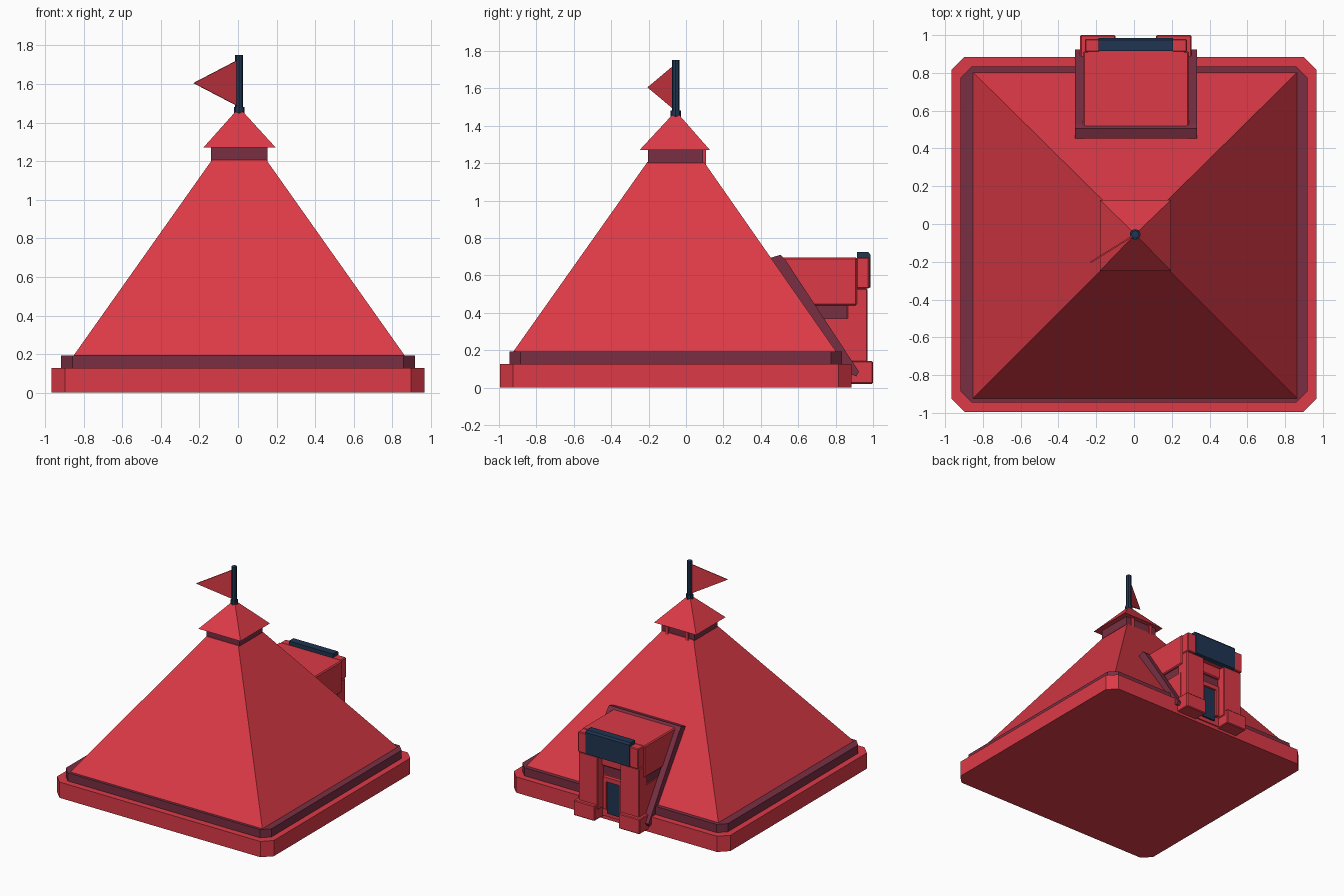
import bpy, bmesh, math

if "Cube" in bpy.data.objects:
    bpy.data.objects.remove(bpy.data.objects["Cube"])

CY = -0.055   # centre of the tower in y
DX = 0.01     # centre line of the entrance in x


def material(name, rgb):
    m = bpy.data.materials.new(name)
    m.diffuse_color = (*rgb, 1)
    m.use_nodes = True
    m.node_tree.nodes["Principled BSDF"].inputs["Base Color"].default_value = m.diffuse_color
    return m


RED = material("red", (0.72, 0.042, 0.062))
PURPLE = material("dark plum", (0.19, 0.028, 0.055))
NAVY = material("navy", (0.014, 0.036, 0.085))


def finish(name, bm, mat, bevel=0):
    bmesh.ops.recalc_face_normals(bm, faces=bm.faces)
    me = bpy.data.meshes.new(name)
    bm.to_mesh(me)
    bm.free()
    me.materials.append(mat)
    ob = bpy.data.objects.new(name, me)
    bpy.context.collection.objects.link(ob)
    if bevel:
        mod = ob.modifiers.new("bevel", "BEVEL")
        mod.width = bevel
        mod.segments = 1
    return ob


def loft(name, rings, mat):
    """Stack of (corner-cut) rectangles; each ring is x, y, half x, half y, cut, z."""
    bm = bmesh.new()
    loops = []
    for x, y, a, b, c, z in rings:
        if c:
            pts = [(a - c, -b), (a, -b + c), (a, b - c), (a - c, b),
                   (c - a, b), (-a, b - c), (-a, c - b), (c - a, -b)]
        else:
            pts = [(a, -b), (a, b), (-a, b), (-a, -b)]
        loops.append([bm.verts.new((x + px, y + py, z)) for px, py in pts])
    n = len(loops[0])
    for lo, hi in zip(loops, loops[1:]):
        for i in range(n):
            bm.faces.new((lo[i], lo[(i + 1) % n], hi[(i + 1) % n], hi[i]))
    bm.faces.new(loops[0][::-1])
    bm.faces.new(loops[-1])
    return finish(name, bm, mat)


def prism(name, profile, x0, x1, mat, bevel=0):
    """Side profile of (y, z) points pushed from x0 to x1."""
    bm = bmesh.new()
    face = bm.faces.new([bm.verts.new((x0, y, z)) for y, z in profile])
    ext = bmesh.ops.extrude_face_region(bm, geom=[face])
    for v in ext["geom"]:
        if isinstance(v, bmesh.types.BMVert):
            v.co.x = x1
    return finish(name, bm, mat, bevel)


def box(name, x0, x1, y0, y1, z0, z1, mat, bevel=0):
    return prism(name, [(y0, z0), (y1, z0), (y1, z1), (y0, z1)], x0, x1, mat, bevel)


def rod(name, x, y, r, z0, z1, mat):
    bm = bmesh.new()
    bmesh.ops.create_cone(bm, cap_ends=True, segments=8, radius1=r, radius2=r, depth=z1 - z0)
    bmesh.ops.translate(bm, verts=bm.verts, vec=(x, y, (z0 + z1) / 2))
    return finish(name, bm, mat)


# Plinth, trim and main pyramid
loft("plinth", [(0, CY, 0.967, 0.94, 0.07, 0), (0, CY, 0.967, 0.94, 0.07, 0.127)], RED)
loft("plinth_trim", [(0, CY, 0.918, 0.89, 0.06, 0.12), (0, CY, 0.918, 0.89, 0.06, 0.193)], PURPLE)
loft("pyramid", [(0.006, CY - 0.005, 0.86, 0.865, 0, 0.19),
                 (0.006, CY, 0.142, 0.152, 0, 1.205)], RED)

# Collar, its back brackets and the cap roof
loft("collar", [(0.007, CY, 0.147, 0.147, 0, 1.2), (0.007, CY, 0.147, 0.147, 0, 1.272)], PURPLE)
for s in (-1, 1):
    box("cap_bracket", DX + s * 0.09 - 0.013, DX + s * 0.09 + 0.013, 0.06, 0.107, 1.17, 1.272, RED)
loft("cap_roof", [(0.008, CY - 0.005, 0.188, 0.188, 0, 1.27), (0.006, CY, 0.012, 0.012, 0, 1.465)], RED)

# Flagpole and pennant
rod("flagpole_base", 0.006, CY, 0.028, 1.445, 1.48, NAVY)
rod("flagpole", 0.006, CY, 0.021, 1.47, 1.75, NAVY)
bm = bmesh.new()
t = 0.004
sides = []
for k in (-t, t):
    sides.append([bm.verts.new((x + 0.55 * k, y - 0.83 * k, z)) for x, y, z in
                  ((0, CY - 0.005, 1.725), (0, CY - 0.005, 1.485), (-0.23, -0.203, 1.605))])
bm.faces.new(sides[0])
bm.faces.new(sides[1])
for i in range(3):
    j = (i + 1) % 3
    bm.faces.new((sides[0][i], sides[0][j], sides[1][j], sides[1][i]))
finish("pennant", bm, RED)

# Entrance body, sunk into the pyramid
box("entrance_upper", DX - 0.28, DX + 0.28, 0.43, 0.915, 0.44, 0.695, RED, 0.008)
box("entrance_band", DX - 0.262, DX + 0.262, 0.55, 0.895, 0.365, 0.445, PURPLE)
box("entrance_lower", DX - 0.272, DX + 0.272, 0.6, 0.895, 0.03, 0.37, RED)
box("entrance_header", DX - 0.26, DX + 0.26, 0.88, 0.968, 0.53, 0.693, RED, 0.006)

# Paired pillars, feet and sloping side frames
for s in (-1, 1):
    a, b = sorted((DX + s * 0.1, DX + s * 0.27))
    box("pillar", a, b, 0.86, 0.97, 0.1, 0.53, RED, 0.006)
    a, b = sorted((DX + s * 0.19, DX + s * 0.27))
    box("pillar_top", a, b, 0.91, 0.98, 0.53, 0.695, RED, 0.006)
    a, b = sorted((DX + s * 0.107, DX + s * 0.295))
    box("pillar_foot", a, b, 0.85, 1.0, 0.02, 0.142, RED, 0.006)
    a, b = sorted((DX + s * 0.272, DX + s * 0.323))
    prism("side_frame", [(0.44, 0.69), (0.505, 0.71), (0.53, 0.685), (0.925, 0.085),
                         (0.91, 0.06), (0.84, 0.09)], a, b, PURPLE)
prism("top_frame", [(0.44, 0.69), (0.505, 0.71), (0.53, 0.685), (0.5, 0.6)],
      DX - 0.31, DX + 0.31, PURPLE)

# Door, surround and the awning panel above
for s in (-1, 1):
    a, b = sorted((DX + s * 0.058, DX + s * 0.085))
    box("door_jamb", a, b, 0.88, 0.925, 0.1, 0.345, RED)
box("door_lintel", DX - 0.085, DX + 0.085, 0.88, 0.925, 0.325, 0.36, RED)
box("door", DX - 0.06, DX + 0.06, 0.88, 0.908, 0.06, 0.328, NAVY)
prism("awning_panel", [(0.915, 0.69), (0.915, 0.725), (0.975, 0.725), (0.986, 0.71),
                       (0.986, 0.535), (0.955, 0.525)], DX - 0.197, DX + 0.197, NAVY)
